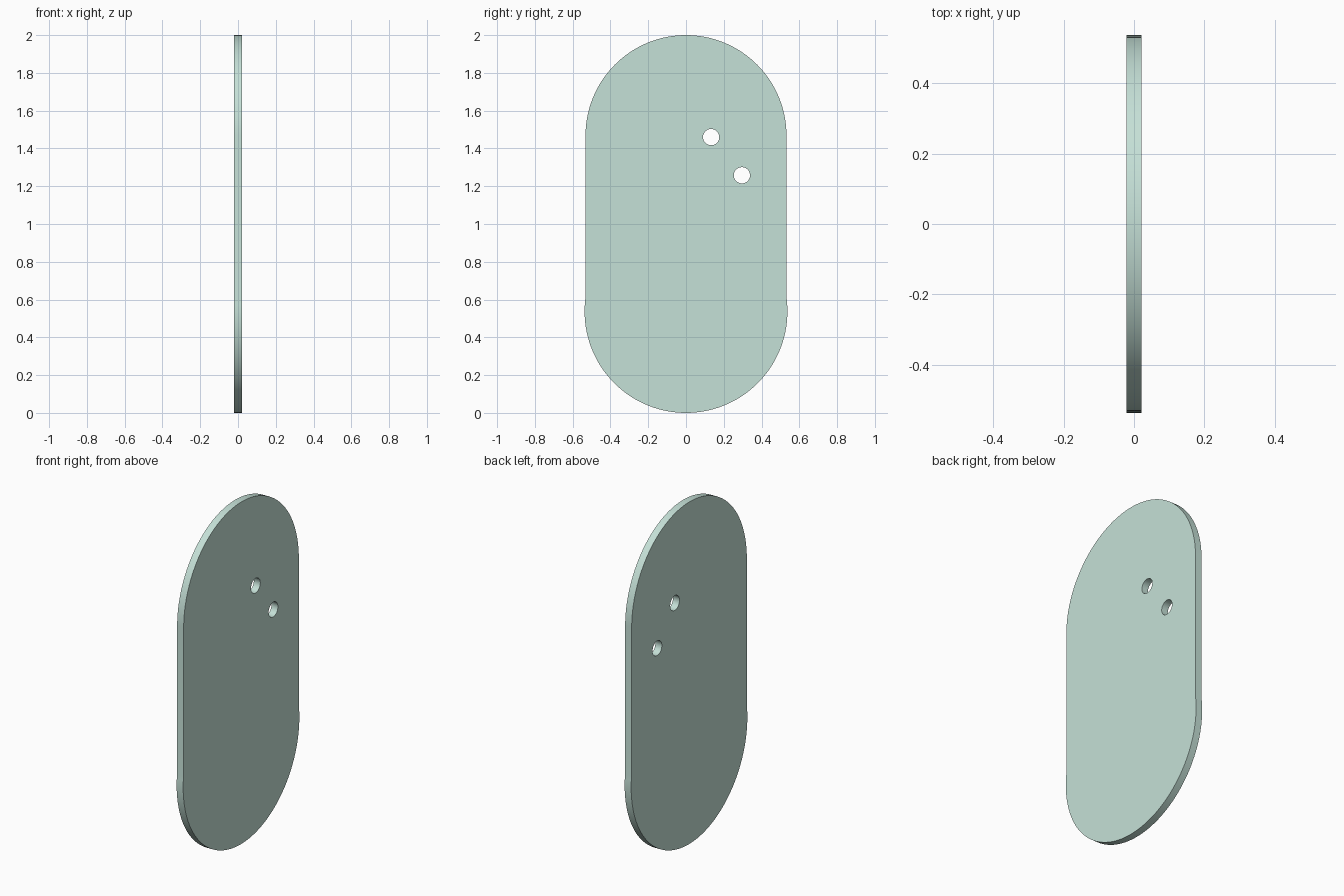
import bpy
from math import sin, cos, pi, radians, acos, sqrt

if "Cube" in bpy.data.objects:
    bpy.data.objects.remove(bpy.data.objects["Cube"])

HALF_THICK = 0.021
SIDE = 0.532          # half width of the straight sides
R_TOP = 0.532
R_LOW = 0.537         # lower round bulges slightly past the sides


def arc(cy, cz, r, a0, a1, n):
    return [(cy + r * cos(a0 + (a1 - a0) * i / n),
             cz + r * sin(a0 + (a1 - a0) * i / n)) for i in range(n + 1)]


def add_loop(curve, points):
    spline = curve.splines.new('POLY')
    spline.points.add(len(points) - 1)
    for p, (u, v) in zip(spline.points, points):
        p.co = (u, v, 0, 1)
    spline.use_cyclic_u = True


# Outline: upper half round, straight sides, lower round, plus two round holes
curve = bpy.data.curves.new("plate", 'CURVE')
curve.dimensions = '2D'
curve.fill_mode = 'BOTH'
curve.extrude = HALF_THICK
a = acos(SIDE / R_LOW) * 0.85
outline = arc(0, 2 - R_TOP, R_TOP, 0, pi, 64)
outline += arc(0, R_LOW, R_LOW, pi - a, 2 * pi + a, 72)
add_loop(curve, outline)
for y, z in ((0.133, 1.46), (0.296, 1.258)):
    add_loop(curve, arc(y, z, 0.043, 0, 2 * pi, 32)[:-1])

# Stand the plate upright in the y-z plane
plate = bpy.data.objects.new("plate", curve)
bpy.context.collection.objects.link(plate)
plate.rotation_euler = (radians(90), 0, radians(90))
bpy.context.view_layer.objects.active = plate
plate.select_set(True)
bpy.ops.object.convert(target='MESH')
plate = bpy.context.object

# Weld caps to the rim and smooth the rounded edges
bpy.ops.object.mode_set(mode='EDIT')
bpy.ops.mesh.select_all(action='SELECT')
bpy.ops.mesh.remove_doubles(threshold=0.0001)
bpy.ops.mesh.normals_make_consistent(inside=False)
bpy.ops.object.mode_set(mode='OBJECT')
bpy.ops.object.shade_smooth_by_angle(angle=radians(30))

# Pale green finish
mat = bpy.data.materials.new("pale_green")
mat.diffuse_color = (0.56, 0.75, 0.68, 1)
mat.use_nodes = True
mat.node_tree.nodes["Principled BSDF"].inputs["Base Color"].default_value = mat.diffuse_color
plate.data.materials.clear()
plate.data.materials.append(mat)
